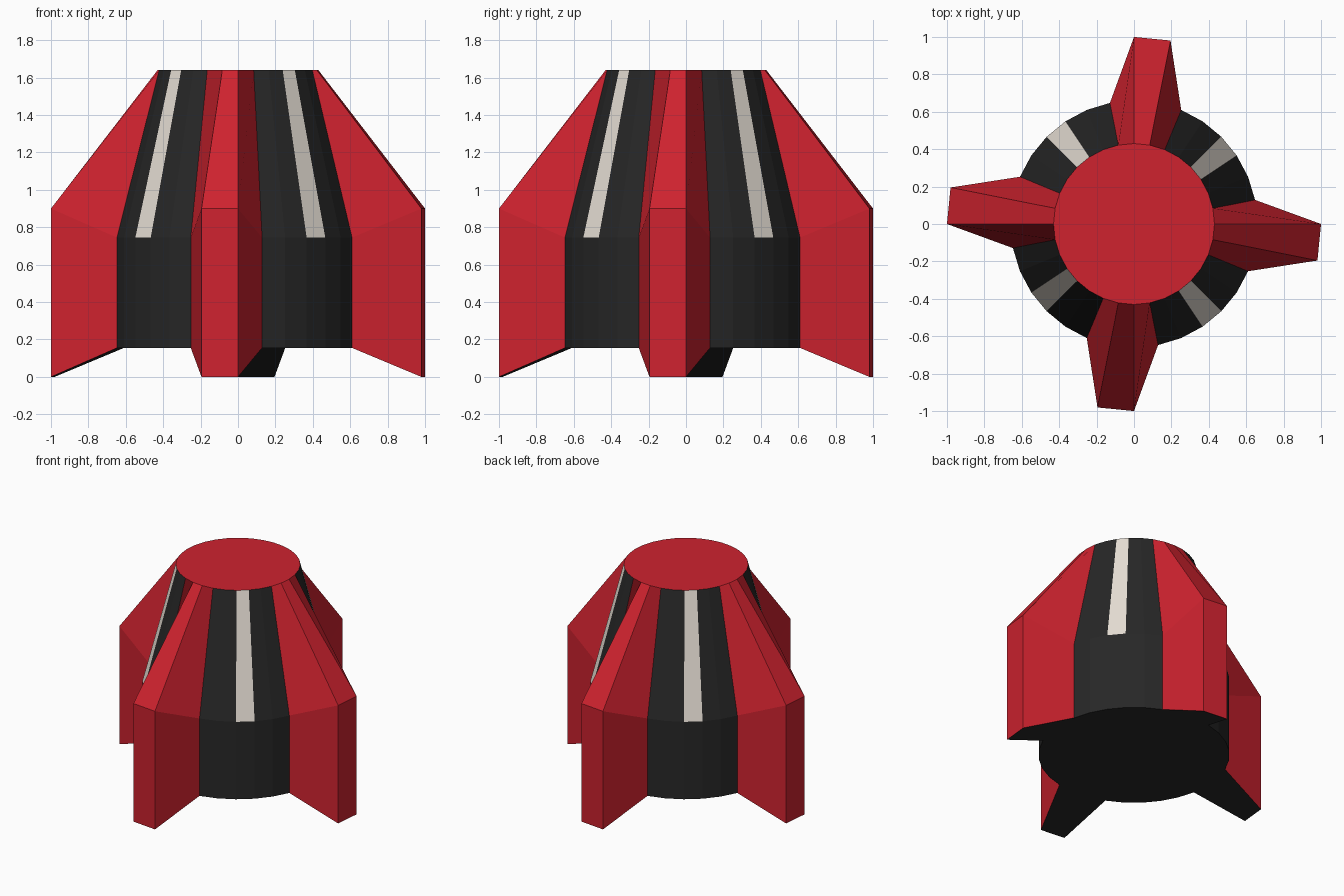
import bpy
import bmesh
from math import cos, sin, radians

if "Cube" in bpy.data.objects:
    bpy.data.objects.remove(bpy.data.objects["Cube"])

STEP = 360 / 32
R_TOP, R_BODY, R_FIN = 0.43, 0.66, 1.0


def material(name, rgb):
    m = bpy.data.materials.new(name)
    m.diffuse_color = (*rgb, 1)
    m.use_nodes = True
    m.node_tree.nodes["Principled BSDF"].inputs["Base Color"].default_value = m.diffuse_color
    return m


# 32-sided rings; in each quarter two neighbouring points are pulled out into a fin
def is_fin(i):
    return i % 8 in (7, 0)


def ring(bm, body, fin):
    verts = []
    for i in range(32):
        r, z = fin if is_fin(i) else body
        a = radians(i * STEP)
        verts.append(bm.verts.new((r * cos(a), r * sin(a), z)))
    return verts


bm = bmesh.new()
foot = ring(bm, (R_BODY, 0.155), (R_FIN, 0))
shoulder = ring(bm, (R_BODY, 0.745), (R_FIN, 0.9))
rim = ring(bm, (R_TOP, 1.64), (R_TOP, 1.64))

# Outer skin: red fins, black body, one pale stripe per quarter on the cone
RED, BLACK, CREAM = range(3)
for low, high, upper in ((foot, shoulder, False), (shoulder, rim, True)):
    for i in range(32):
        j = (i + 1) % 32
        f = bm.faces.new((low[i], low[j], high[j], high[i]))
        if is_fin(i) or is_fin(j):
            f.material_index = RED
        else:
            f.material_index = CREAM if upper and i % 8 == 3 else BLACK

# End caps
bm.faces.new(rim).material_index = RED
bm.faces.new(foot[::-1]).material_index = BLACK

mesh = bpy.data.meshes.new("finned_cone_body")
bm.to_mesh(mesh)
bm.free()
for name, rgb in (("red", (0.62, 0.016, 0.028)),
                  ("black", (0.02, 0.02, 0.02)),
                  ("cream", (0.80, 0.74, 0.67))):
    mesh.materials.append(material(name, rgb))
obj = bpy.data.objects.new("finned_cone_body", mesh)
bpy.context.collection.objects.link(obj)
